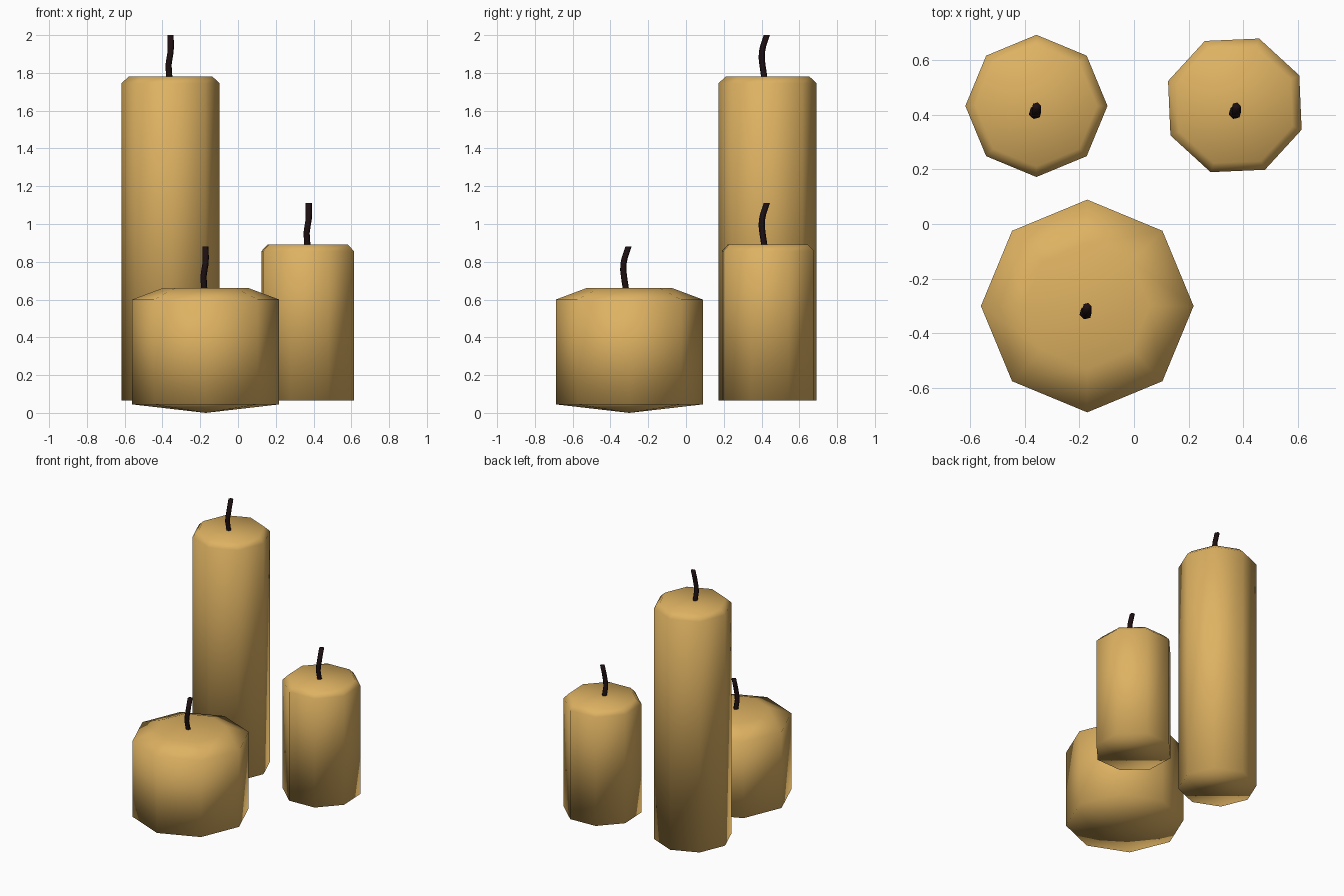
import bpy, bmesh, math

if "Cube" in bpy.data.objects:
    bpy.data.objects.remove(bpy.data.objects["Cube"])


def material(name, rgb):
    m = bpy.data.materials.new(name)
    m.diffuse_color = (*rgb, 1)
    m.use_nodes = True
    m.node_tree.nodes["Principled BSDF"].inputs["Base Color"].default_value = m.diffuse_color
    return m


def loft(name, sections, sides, turn, mat):
    """Skin horizontal rings (x, y, z, radius); radius 0 makes a point."""
    bm = bmesh.new()
    rings = []
    for x, y, z, r in sections:
        if r == 0:
            rings.append([bm.verts.new((x, y, z))] * sides)
            continue
        angles = [math.radians(turn) + math.tau * i / sides for i in range(sides)]
        rings.append([bm.verts.new((x + r * math.cos(a), y + r * math.sin(a), z))
                      for a in angles])
    for low, high in zip(rings, rings[1:]):
        for i in range(sides):
            j = (i + 1) % sides
            bm.faces.new(dict.fromkeys((low[i], low[j], high[j], high[i])))
    for ring in (rings[0], rings[-1]):
        if len(set(ring)) > 1:
            bm.faces.new(ring)
    bmesh.ops.recalc_face_normals(bm, faces=bm.faces)
    for f in bm.faces:
        f.smooth = True
    mesh = bpy.data.meshes.new(name)
    bm.to_mesh(mesh)
    bm.free()
    mesh.materials.append(mat)
    ob = bpy.data.objects.new(name, mesh)
    bpy.context.collection.objects.link(ob)
    return ob


wax = material("honey_wax", (0.73, 0.445, 0.122))
char = material("burnt_wick", (0.013, 0.005, 0.006))

# Bent wick path, relative to the middle of the wick and the candle top
WICK = [(-0.004, 0.005, -0.02), (-0.004, 0.002, 0.0), (-0.008, -0.007, 0.06),
        (-0.003, -0.011, 0.095), (0.003, -0.010, 0.13), (0.004, -0.004, 0.16),
        (0.003, 0.016, 0.22)]

# name, centre, turn, wick position, profile (radius, z) from bottom to top
CANDLES = [
    ("tall_candle", (-0.357, 0.432), 0, (-0.360, 0.412),
     [(0.26, 0.065), (0.26, 1.745), (0.222, 1.78)]),
    ("medium_candle", (0.369, 0.434), 25, (0.371, 0.412),
     [(0.26, 0.065), (0.26, 0.857), (0.225, 0.892)]),
    ("wide_candle", (-0.171, -0.30), 0, (-0.175, -0.321),
     [(0, 0.0), (0.389, 0.045), (0.389, 0.60), (0.229, 0.66)]),
]

for name, (cx, cy), turn, (wx, wy), profile in CANDLES:
    # Eight-sided wax body with a chamfered top
    loft(name, [(cx, cy, z, r) for r, z in profile], 8, turn, wax)
    # Wick
    top = profile[-1][1]
    loft(name + "_wick", [(wx + x, wy + y, top + z, 0.017) for x, y, z in WICK],
         6, 15, char)
